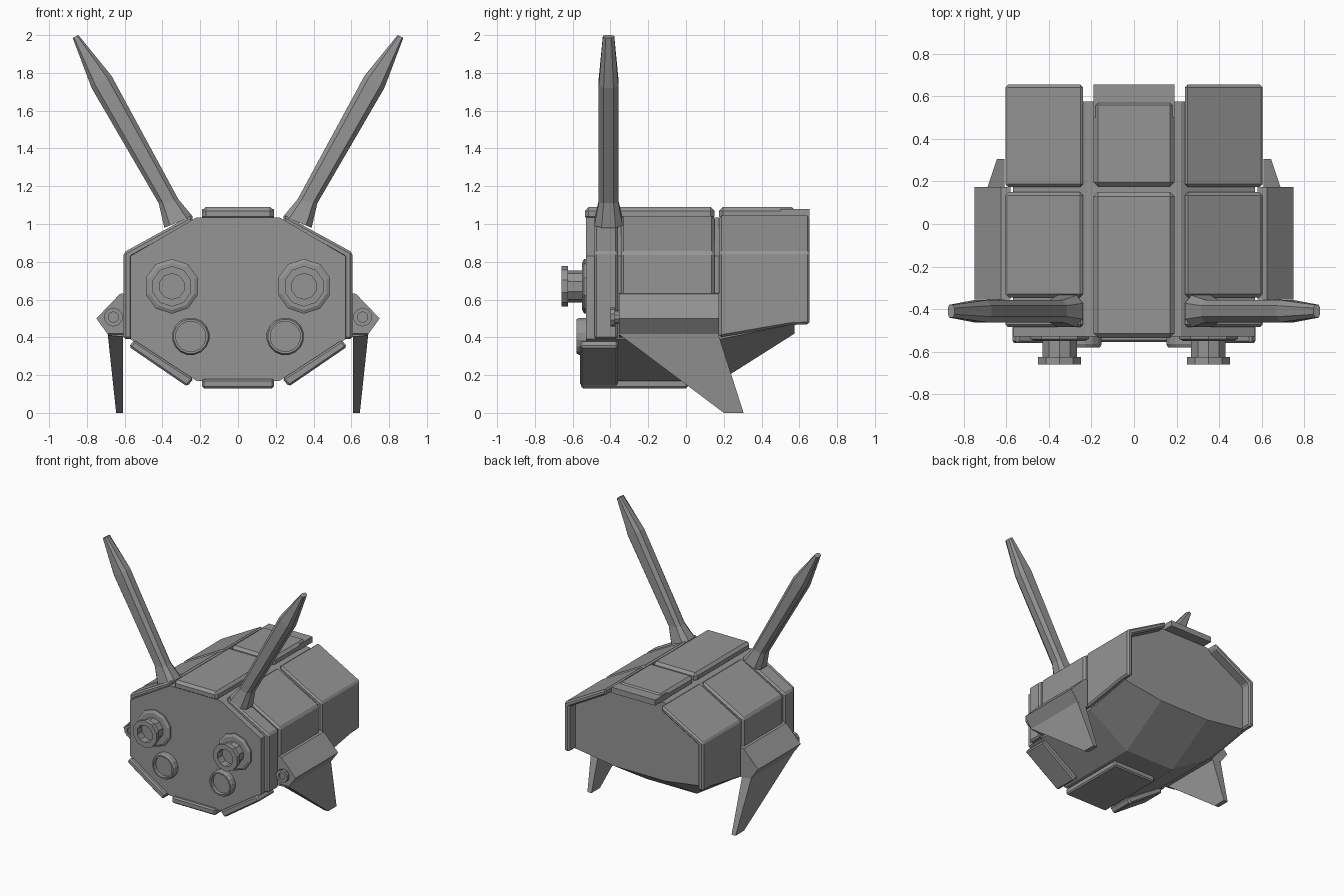
import bpy, bmesh, math
from mathutils import Vector

cube = bpy.data.objects.get("Cube")
if cube:
    bpy.data.objects.remove(cube, do_unlink=True)

grey = bpy.data.materials.new("matte_grey")
grey.use_nodes = True
GREY = (0.3, 0.3, 0.3, 1)
grey.diffuse_color = GREY
grey.node_tree.nodes["Principled BSDF"].inputs["Base Color"].default_value = GREY


def loft(name, rings, mirror=False, bevel=0.0):
    """Skin a solid through rings of equal point count, with capped ends."""
    bm = bmesh.new()
    loops = [[bm.verts.new(p) for p in ring] for ring in rings]
    n = len(loops[0])
    for a, b in zip(loops, loops[1:]):
        for i in range(n):
            j = (i + 1) % n
            bm.faces.new((a[i], a[j], b[j], b[i]))
    bm.faces.new(loops[0])
    bm.faces.new(loops[-1])
    bmesh.ops.recalc_face_normals(bm, faces=bm.faces)
    mesh = bpy.data.meshes.new(name)
    bm.to_mesh(mesh)
    bm.free()
    mesh.materials.append(grey)
    ob = bpy.data.objects.new(name, mesh)
    bpy.context.collection.objects.link(ob)
    if bevel:
        mod = ob.modifiers.new("bevel", "BEVEL")
        mod.width = bevel
        mod.segments = 1
        mod.limit_method = "ANGLE"
        mod.angle_limit = math.radians(60)
    if mirror:
        ob.modifiers.new("mirror", "MIRROR")
    return ob


def at_y(profile, y):
    return [(x, y, z) for x, z in profile]


def prism(name, profile, y0, y1, mirror=False, bevel=0.0):
    return loft(name, [at_y(profile, y0), at_y(profile, y1)], mirror, bevel)


def turned(name, x, z, sides, steps):
    """Round part along y; steps are (radius, y) pairs."""
    rings = []
    for r, y in steps:
        angles = [2 * math.pi * (i + 0.5) / sides for i in range(sides)]
        rings.append([(x + r * math.cos(a), y, z + r * math.sin(a)) for a in angles])
    return loft(name, rings, mirror=True)


def octagon(low_side, low):
    half = [(0.22, 1.035), (0.57, 0.83), (0.57, low_side), (0.22, low)]
    return half + [(-x, z) for x, z in reversed(half)]


def box(x, z0, z1):
    return [(-x, z0), (x, z0), (x, z1), (-x, z1)]


# Body core, with the underside rising to the rear
front_oct = octagon(0.39, 0.17)
loft("body_core", [at_y(front_oct, -0.53), at_y(front_oct, 0.18),
                   at_y(octagon(0.47, 0.42), 0.575)])


# Bent side panels
def shell(low):
    return [(0.24, 1.05), (0.605, 0.85), (0.605, low),
            (0.56, low), (0.56, 0.825), (0.24, 1.005)]


prism("front_ring_panel", shell(0.39), -0.485, -0.36, True, 0.012)
prism("middle_side_panel", shell(0.4), -0.345, 0.15, True, 0.015)
loft("rear_side_panel", [at_y(shell(0.4), 0.175), at_y(shell(0.465), 0.55),
                         at_y(shell(0.47), 0.655)], True, 0.012)

# Centre plates along the top and bottom
prism("front_top_plate", box(0.19, 1.02, 1.09), -0.535, 0.15, bevel=0.02)
prism("rear_top_plate", box(0.19, 1.02, 1.09), 0.175, 0.58, bevel=0.02)
prism("rear_top_lip", box(0.19, 1.035, 1.08), 0.5, 0.655)
prism("bottom_plate", box(0.19, 0.13, 0.18), -0.555, 0.01, bevel=0.01)
prism("chin_plate", [(0.27, 0.14), (0.577, 0.35), (0.55, 0.386), (0.235, 0.18)],
      -0.56, -0.36, True, 0.01)

# Tall antennae: chamfered sections from base to tip
stations = [  # inner x, z, outer x, z, half depth
    (0.24, 1.04, 0.39, 0.98, 0.075),
    (0.315, 1.13, 0.42, 1.11, 0.052),
    (0.67, 1.785, 0.775, 1.72, 0.052),
    (0.845, 2.0, 0.875, 1.985, 0.03),
]
rings = []
for xi, zi, xo, zo, d in stations:
    inner, outer = Vector((xi, -0.41, zi)), Vector((xo, -0.41, zo))
    ring = []
    for t, k in ((0, .5), (.2, 1), (.8, 1), (1, .5), (1, -.5), (.8, -1), (.2, -1), (0, -.5)):
        ring.append(inner.lerp(outer, t) + Vector((0, d * k, 0)))
    rings.append(ring)
loft("antenna", rings, mirror=True)

# Fin mounts, their front bolts and the swept fins
prism("fin_mount", [(0.58, 0.635), (0.625, 0.63), (0.75, 0.5), (0.685, 0.41), (0.58, 0.4)],
      -0.355, 0.175, True)
turned("mount_bolt", 0.66, 0.507, 10,
       [(0.035, -0.35), (0.035, -0.375), (0.05, -0.375), (0.05, -0.4),
        (0.028, -0.4), (0.028, -0.385)])
loft("fin", [[(0.61, -0.36, 0.42), (0.69, -0.36, 0.42), (0.69, 0.17, 0.42), (0.61, 0.17, 0.42)],
             [(0.61, 0.2, 0), (0.645, 0.2, 0), (0.645, 0.305, 0), (0.61, 0.305, 0)]], True)

# Upper and lower lenses on the face
turned("upper_lens_base", 0.35, 0.67, 10, [(0.145, -0.52), (0.145, -0.54), (0.125, -0.55)])
turned("upper_lens", 0.35, 0.67, 10,
       [(0.085, -0.52), (0.085, -0.625), (0.107, -0.625), (0.107, -0.66),
        (0.068, -0.66), (0.068, -0.6)])
turned("lower_lens", 0.25, 0.405, 16,
       [(0.1, -0.52), (0.1, -0.565), (0.092, -0.58), (0.08, -0.58), (0.08, -0.55)])
